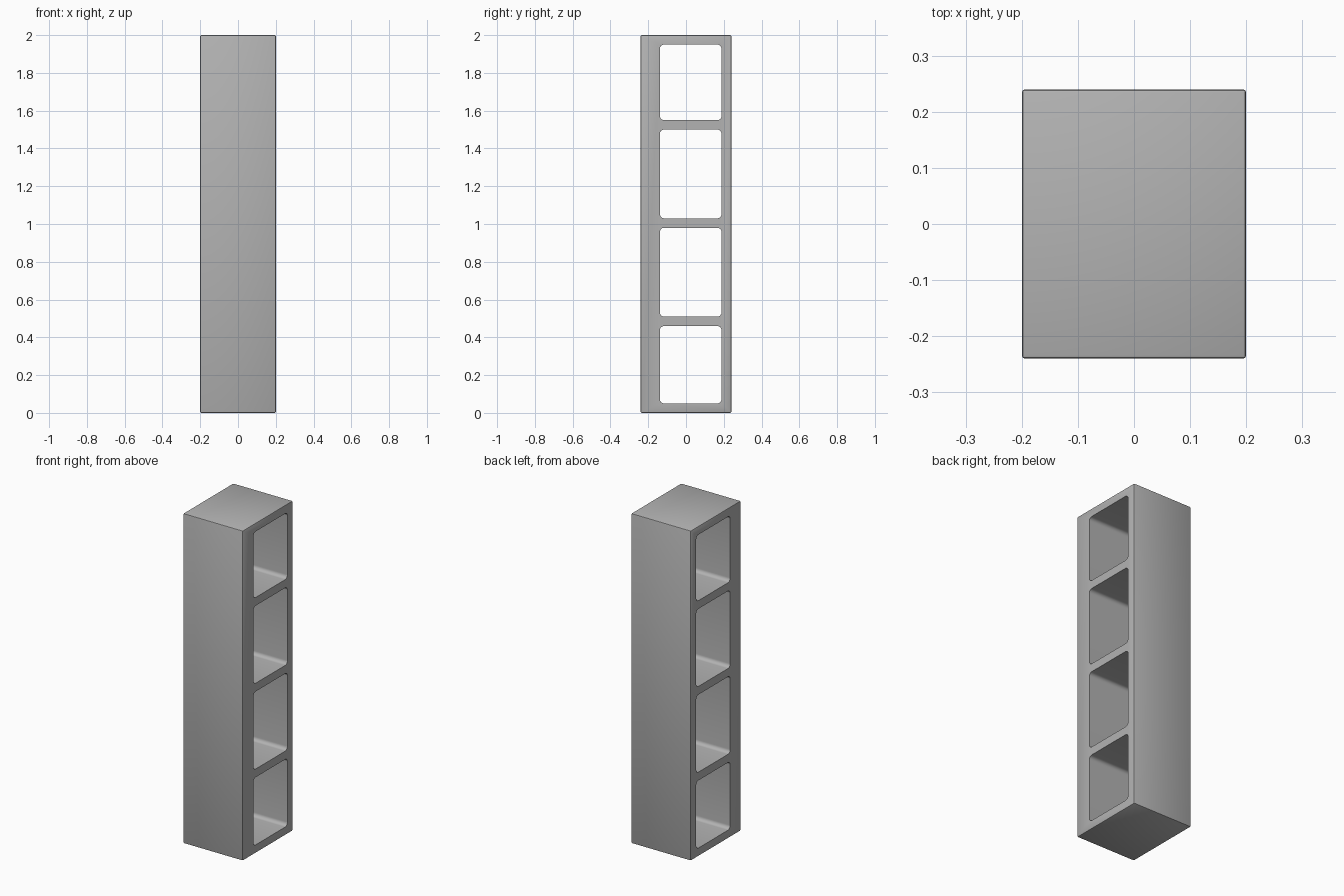
import bpy
import bmesh
from math import pi, cos, sin

default = bpy.data.objects.get("Cube")
if default:
    bpy.data.objects.remove(default, do_unlink=True)

WIDTH, DEPTH, HEIGHT = 0.40, 0.48, 2.0

grey = bpy.data.materials.new("plain grey")
grey.use_nodes = True
grey.diffuse_color = (0.45, 0.45, 0.45, 1)
grey.node_tree.nodes["Principled BSDF"].inputs["Base Color"].default_value = grey.diffuse_color


def add_object(name, bm):
    bmesh.ops.recalc_face_normals(bm, faces=bm.faces)
    mesh = bpy.data.meshes.new(name)
    bm.to_mesh(mesh)
    bm.free()
    mesh.materials.append(grey)
    obj = bpy.data.objects.new(name, mesh)
    bpy.context.collection.objects.link(obj)
    return obj


def rounded_opening(bm, y0, y1, z0, z1, radius, steps=6):
    """Rounded rectangle in the side plane, extruded across the width."""
    corners = [(y1, z1, -1, -1), (y0, z1, 1, -1), (y0, z0, 1, 1), (y1, z0, -1, 1)]
    verts = []
    for i, (y, z, sy, sz) in enumerate(corners):
        for k in range(steps + 1):
            a = (i + k / steps) * pi / 2
            verts.append(bm.verts.new((-WIDTH, y + radius * (sy + cos(a)),
                                       z + radius * (sz + sin(a)))))
    face = bm.faces.new(verts)
    result = bmesh.ops.extrude_face_region(bm, geom=[face])
    moved = [g for g in result["geom"] if isinstance(g, bmesh.types.BMVert)]
    bmesh.ops.translate(bm, verts=moved, vec=(2 * WIDTH, 0, 0))


# Outer case with slightly eased edges
bm = bmesh.new()
bmesh.ops.create_cube(bm, size=1)
bmesh.ops.scale(bm, vec=(WIDTH, DEPTH, HEIGHT), verts=bm.verts)
bmesh.ops.translate(bm, vec=(0, 0, HEIGHT / 2), verts=bm.verts)
bmesh.ops.bevel(bm, geom=bm.edges[:], offset=0.006, segments=2,
                profile=0.5, affect="EDGES")
case = add_object("shelf_tower", bm)

# Four open compartments running from side to side
bm = bmesh.new()
for bottom, top in [(0.05, 0.46), (0.51, 0.98), (1.03, 1.50), (1.55, 1.95)]:
    rounded_opening(bm, -0.138, 0.188, bottom, top, 0.022)
cutter = add_object("compartment_cutter", bm)
cutter.hide_render = True

cut = case.modifiers.new("compartments", "BOOLEAN")
cut.operation = "DIFFERENCE"
cut.solver = "EXACT"
cut.object = cutter

bpy.ops.object.select_all(action="DESELECT")
case.select_set(True)
bpy.context.view_layer.objects.active = case
bpy.ops.object.modifier_apply(modifier=cut.name)
bpy.data.objects.remove(cutter, do_unlink=True)
bpy.ops.object.shade_smooth_by_angle(angle=pi / 6)
